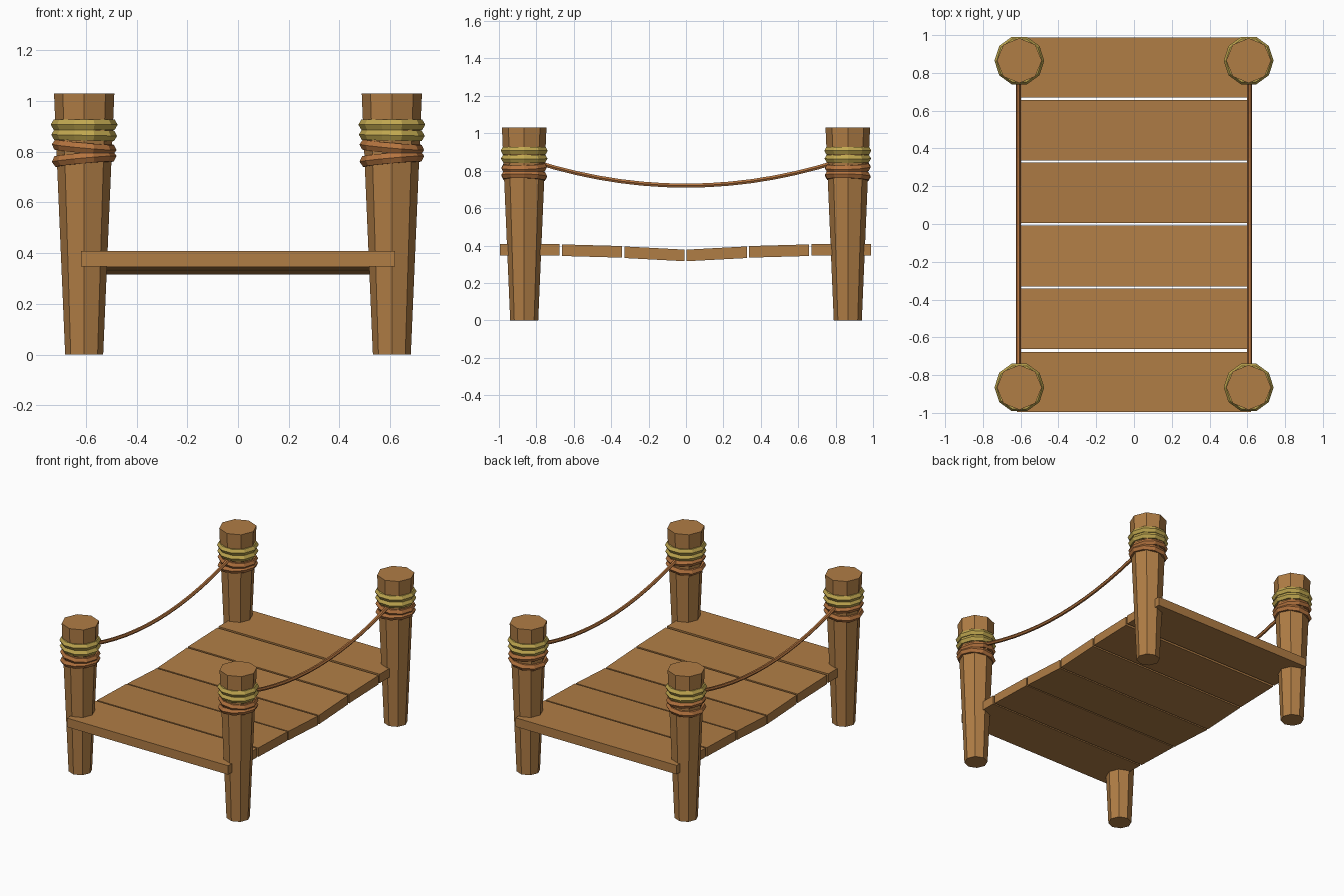
import bpy, math
from mathutils import Vector

if "Cube" in bpy.data.objects:
    bpy.data.objects.remove(bpy.data.objects["Cube"])


def material(name, rgb):
    m = bpy.data.materials.new(name)
    m.diffuse_color = (*rgb, 1)
    m.use_nodes = True
    m.node_tree.nodes["Principled BSDF"].inputs["Base Color"].default_value = m.diffuse_color
    return m


WOOD = material("wood", (0.434, 0.205, 0.060))
STRAW = material("straw_rope", (0.53, 0.39, 0.080))
BROWN = material("brown_rope", (0.46, 0.175, 0.050))


def make(name, verts, faces, mat):
    me = bpy.data.meshes.new(name)
    me.from_pydata(verts, [], faces)
    me.materials.append(mat)
    ob = bpy.data.objects.new(name, me)
    bpy.context.collection.objects.link(ob)
    return ob


def post(name, x, y):
    bpy.ops.mesh.primitive_cone_add(vertices=8, radius1=0.075, radius2=0.119,
                                    depth=1.03, location=(x, y, 0.515))
    ob = bpy.context.object
    ob.name = name
    ob.data.materials.append(WOOD)


def ring(name, x, y, z, major, minor, tilt, mat):
    bpy.ops.mesh.primitive_torus_add(major_segments=10, minor_segments=6,
                                     major_radius=major, minor_radius=minor,
                                     location=(x, y, z), rotation=tilt)
    ob = bpy.context.object
    ob.name = name
    ob.data.materials.append(mat)


# posts with two straw windings and two slanted brown windings
PX, PY = 0.607, 0.865
for sx, side in ((-1, "left"), (1, "right")):
    for sy, end in ((-1, "front"), (1, "back")):
        n = f"{end}_{side}"
        x, y = sx * PX, sy * PY
        post(n + "_post", x, y)
        ring(n + "_straw_upper", x, y, 0.907, 0.108, 0.024, (0, 0, 0), STRAW)
        ring(n + "_straw_lower", x, y, 0.865, 0.106, 0.024, (0, 0.02, 0), STRAW)
        ring(n + "_brown_upper", x, y, 0.818, 0.105, 0.023, (0.03, 0.09, 0), BROWN)
        ring(n + "_brown_lower", x, y, 0.772, 0.104, 0.024, (-0.03, -0.09, 0), BROWN)

# planks sagging toward the middle: (y start, z start, y end, z end)
planks = [(-0.994, 0.378, -0.677, 0.378), (-0.662, 0.375, -0.341, 0.366),
          (-0.330, 0.364, -0.007, 0.347), (0.004, 0.347, 0.325, 0.364),
          (0.336, 0.366, 0.657, 0.375), (0.671, 0.378, 0.988, 0.378)]
H, W = 0.031, 0.62
for i, (y0, z0, y1, z1) in enumerate(planks):
    prof = [(y0, z0 - H), (y1, z1 - H), (y1, z1 + H), (y0, z0 + H)]
    v = [(x, y, z) for x in (-W, W) for y, z in prof]
    f = [(3, 2, 1, 0), (4, 5, 6, 7)] + \
        [(k, (k + 1) % 4, (k + 1) % 4 + 4, k + 4) for k in range(4)]
    make(f"plank_{i + 1}", v, f, WOOD)

# sagging hand ropes
N, S, R = 14, 6, 0.0125
for sx, side in ((-1, "left"), (1, "right")):
    verts, faces = [], []
    for i in range(N + 1):
        y = -0.82 + 1.64 * i / N
        z = 0.72 + 0.196 * y * y
        nrm = Vector((0, -0.392 * y, 1)).normalized()
        for k in range(S):
            a = math.tau * k / S
            p = Vector((sx * 0.612, y, z)) + R * (math.cos(a) * Vector((1, 0, 0)) + math.sin(a) * nrm)
            verts.append(p)
    for i in range(N):
        for k in range(S):
            a, b = i * S + k, i * S + (k + 1) % S
            faces.append((a, a + S, b + S, b))
    faces += [tuple(range(S)), tuple(range(N * S + S - 1, N * S - 1, -1))]
    make(side + "_hand_rope", verts, faces, BROWN)
